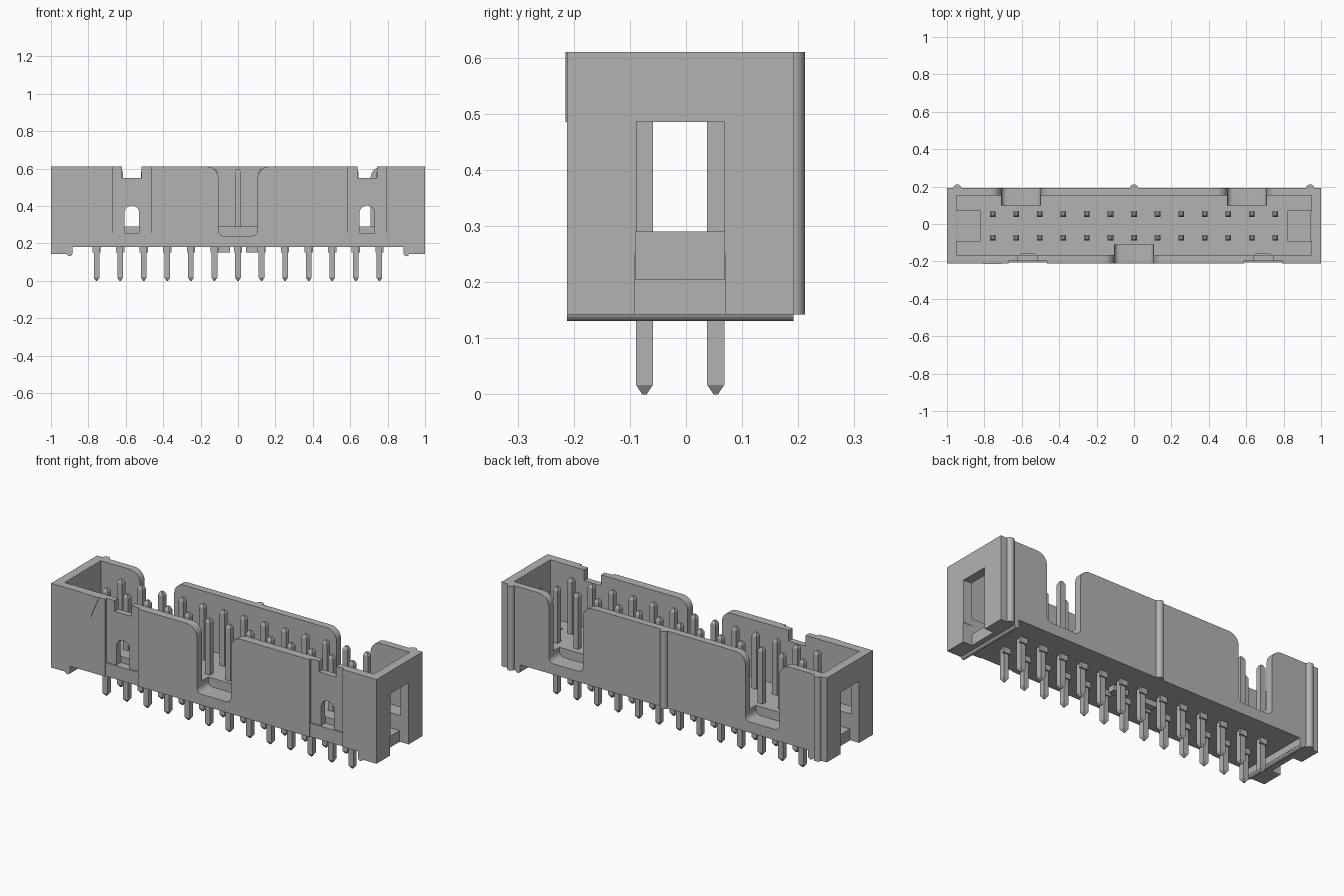
import bpy, bmesh, math

cube = bpy.data.objects.get("Cube")
if cube:
    bpy.data.objects.remove(cube, do_unlink=True)

grey = bpy.data.materials.new("plain grey")
grey.use_nodes = True
COLOUR = (0.45, 0.45, 0.45, 1)
grey.diffuse_color = COLOUR
for n in grey.node_tree.nodes:
    if n.type == 'BSDF_PRINCIPLED':
        n.inputs["Base Color"].default_value = COLOUR


def finish(name, bm):
    bmesh.ops.recalc_face_normals(bm, faces=bm.faces)
    me = bpy.data.meshes.new(name)
    bm.to_mesh(me)
    bm.free()
    me.materials.append(grey)
    ob = bpy.data.objects.new(name, me)
    bpy.context.collection.objects.link(ob)
    return ob


def add_box(bm, x0, x1, y0, y1, z0, z1):
    vs = bmesh.ops.create_cube(bm, size=1)["verts"]
    for v in vs:
        v.co = ((x0 + x1) / 2 + v.co.x * (x1 - x0),
                (y0 + y1) / 2 + v.co.y * (y1 - y0),
                (z0 + z1) / 2 + v.co.z * (z1 - z0))


def box(name, *dims):
    bm = bmesh.new()
    add_box(bm, *dims)
    return finish(name, bm)


def extrude_y(name, pts, y0, y1):
    """Prism from an x/z outline."""
    bm = bmesh.new()
    f = bm.faces.new([bm.verts.new((x, y0, z)) for x, z in pts])
    r = bmesh.ops.extrude_face_region(bm, geom=[f])
    for v in r["geom"]:
        if isinstance(v, bmesh.types.BMVert):
            v.co.y = y1
    return finish(name, bm)


def arc(cx, cz, r, a0, a1, n=8):
    return [(cx + r * math.cos(math.radians(a0 + (a1 - a0) * i / n)),
             cz + r * math.sin(math.radians(a0 + (a1 - a0) * i / n))) for i in range(n + 1)]


def select(ob):
    bpy.ops.object.select_all(action='DESELECT')
    ob.select_set(True)
    bpy.context.view_layer.objects.active = ob


def cut(target, cutter):
    cutter.hide_render = True
    m = target.modifiers.new("cut", 'BOOLEAN')
    m.operation, m.solver, m.object = 'DIFFERENCE', 'EXACT', cutter
    select(target)
    bpy.ops.object.modifier_apply(modifier=m.name)
    bpy.data.objects.remove(cutter, do_unlink=True)


TOP, FRONT, BACK = 0.61, -0.212, 0.192
FLOOR = 0.29

# Open shroud with feet at both ends
housing = box("housing", -1, 1, FRONT, BACK, 0.142, TOP)
cut(housing, box("cavity", -0.95, 0.95, -0.165, 0.152, FLOOR, 1))
cut(housing, box("underside", -0.885, 0.885, -0.5, 0.5, 0, 0.18))

# End windows with a recessed ledge inside
for s in (-1, 1):
    def span(a, b):
        return sorted((s * a, s * b))
    cut(housing, box("window", *span(0.82, 1.1), -0.09, 0.069, 0.205, 0.485))
    cut(housing, box("window_base", *span(0.945, 1.1), -0.092, 0.07, 0.1, 0.25))


# Flared, round-cornered slots: one at the front, two at the back
def slot(cx, y0, y1, hw=0.105, bottom=0.24, r=0.06, r2=0.03):
    half = [(hw + r, TOP + 0.1)] + arc(hw + r, TOP - r, r, 90, 180) \
        + arc(hw - r2, bottom + r2, r2, 0, -90, 6)
    pts = half + [(-x, z) for x, z in reversed(half)]
    return extrude_y("slot", [(cx + x, z) for x, z in pts], y0, y1)


cut(housing, slot(0, -0.3, -0.11))
for cx in (-0.604, 0.604):
    cut(housing, slot(cx, 0.1, 0.3))

# Recessed latch panels with arched hole and top notch
for cx in (-0.568, 0.69):
    cut(housing, box("panel", cx - 0.102, cx + 0.102, -0.3, FRONT + 0.014, 0.255, 1))
    cut(housing, box("panel_base", cx - 0.102, cx + 0.102, -0.3, FRONT + 0.006, 0.1, 0.26))
    cut(housing, box("notch", cx - 0.052, cx + 0.052, -0.3, -0.15, 0.55, 1))
    arch = [(cx - 0.04, 0.255), (cx + 0.04, 0.255)] + arc(cx, 0.362, 0.04, 0, 180, 12)
    cut(housing, extrude_y("arch", arch, -0.3, -0.16))

# Rounded ribs down the back wall
ribs = []
for x, z0 in ((-0.945, 0.142), (0, 0.18), (0.942, 0.142)):
    bpy.ops.mesh.primitive_cylinder_add(vertices=24, radius=0.021, depth=TOP - z0,
                                        location=(x, BACK - 0.001, (TOP + z0) / 2))
    ribs.append(("back_rib", bpy.context.object))
# Rounded standoff bars below the feet
for x in (-0.9, 0.9):
    bpy.ops.mesh.primitive_cylinder_add(vertices=24, radius=0.014, depth=BACK - FRONT,
                                        location=(x, (BACK + FRONT) / 2, 0.145),
                                        rotation=(math.pi / 2, 0, 0))
    ribs.append(("standoff_bar", bpy.context.object))
for name, ob in ribs:
    ob.name = name
    ob.data.materials.append(grey)

# Raised triangle marking the first pin
extrude_y("first_pin_mark", [(-0.81, TOP), (-0.757, 0.485), (-0.705, TOP)],
          FRONT - 0.003, FRONT + 0.002)

# Two rows of square pins with tapered tips, and collars below the floor
pins, collars = bmesh.new(), bmesh.new()
for i in range(13):
    x = (i - 6) * 0.126
    for y in (-0.074, 0.053):
        rings = []
        for z, h in ((0, 0.004), (0.017, 0.0152), (0.58, 0.0152), (0.597, 0.007)):
            rings.append([pins.verts.new((x + a * h, y + b * h, z))
                          for a, b in ((-1, -1), (1, -1), (1, 1), (-1, 1))])
        for lo, hi in zip(rings, rings[1:]):
            for k in range(4):
                pins.faces.new((lo[k], lo[k - 3], hi[k - 3], hi[k]))
        pins.faces.new(rings[0][::-1])
        pins.faces.new(rings[-1])
        add_box(collars, x - 0.022, x + 0.022, y + 0.01, y + 0.024, 0.15, 0.185)
        add_box(collars, x - 0.022, x - 0.01, y - 0.02, y + 0.012, 0.15, 0.185)
finish("pins", pins)
finish("pin_collars", collars)

# Central standoff pads on the underside
for s in (-1, 1):
    a, b = sorted((s * 0.042, s * 0.135))
    box("centre_pad", a, b, -0.03, 0.01, 0.15, 0.185)

# Smooth the rounded parts, keep hard edges
for ob in [housing] + [o for _, o in ribs]:
    select(ob)
    bpy.ops.object.shade_smooth_by_angle(angle=math.radians(30))
